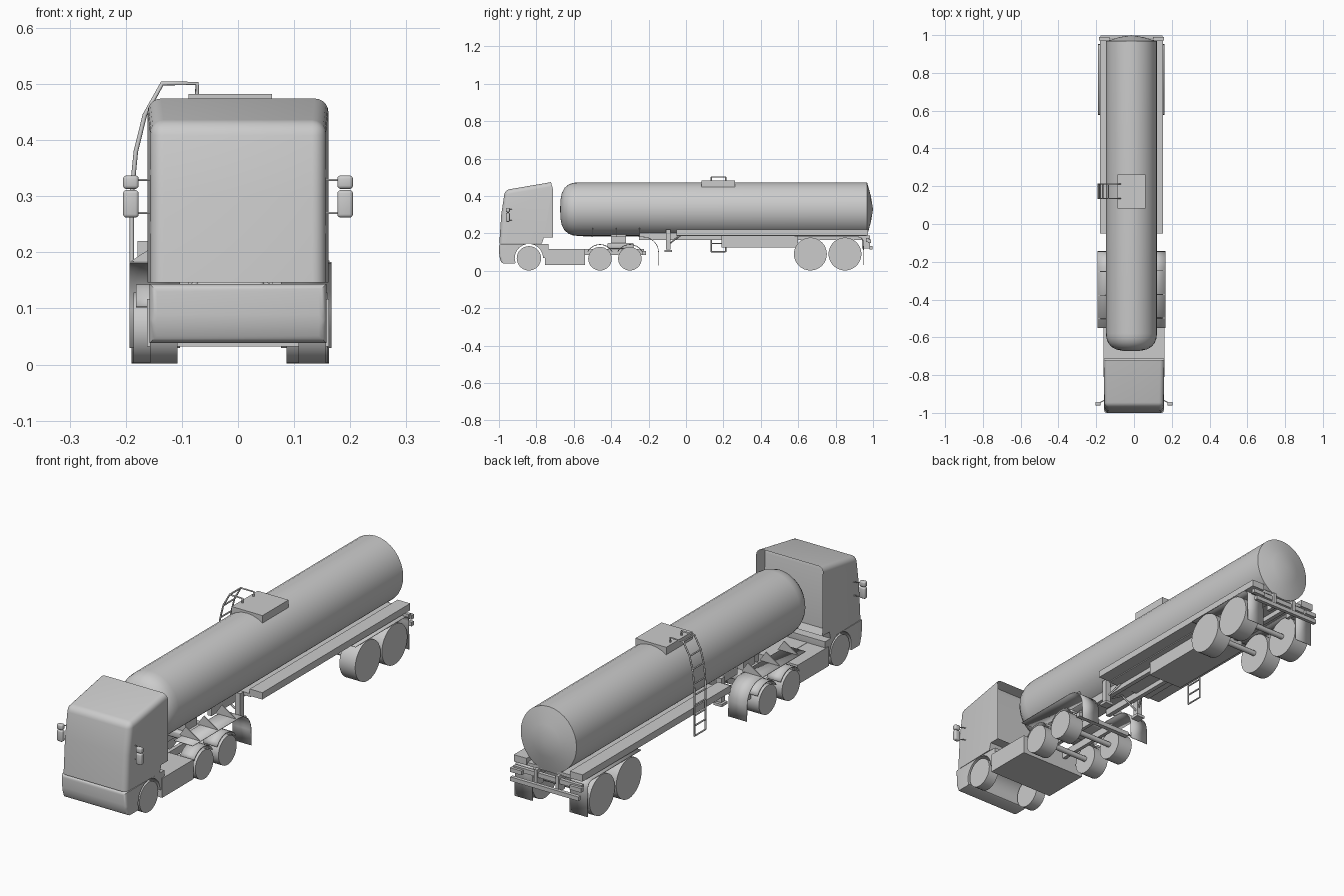
import bpy, bmesh, math
from mathutils import Vector

if "Cube" in bpy.data.objects:
    bpy.data.objects.remove(bpy.data.objects["Cube"])

CX = -0.0135            # centre line of tank, chassis and rear wheels


def finish(name, bm, smooth=None):
    bmesh.ops.recalc_face_normals(bm, faces=bm.faces)
    me = bpy.data.meshes.new(name)
    bm.to_mesh(me)
    bm.free()
    ob = bpy.data.objects.new(name, me)
    bpy.context.collection.objects.link(ob)
    if smooth:
        bpy.ops.object.select_all(action='DESELECT')
        ob.select_set(True)
        bpy.context.view_layer.objects.active = ob
        bpy.ops.object.shade_smooth_by_angle(angle=math.radians(smooth))
    return ob


def box(name, x0, x1, y0, y1, z0, z1, bevel=0):
    bm = bmesh.new()
    bmesh.ops.create_cube(bm, size=1)
    for v in bm.verts:
        v.co = ((x0 + x1) / 2 + v.co.x * (x1 - x0), (y0 + y1) / 2 + v.co.y * (y1 - y0),
                (z0 + z1) / 2 + v.co.z * (z1 - z0))
    if bevel:
        bmesh.ops.bevel(bm, geom=bm.edges[:], offset=bevel, segments=3, profile=0.5, affect='EDGES')
    return finish(name, bm, 35 if bevel else None)


def prism(pts, half, cx=0):
    """Side profile (y, z) extruded across x."""
    bm = bmesh.new()
    f = bm.faces.new([bm.verts.new((cx - half, y, z)) for y, z in pts])
    ext = bmesh.ops.extrude_face_region(bm, geom=[f])['geom']
    for v in ext:
        if isinstance(v, bmesh.types.BMVert):
            v.co.x = cx + half
    bmesh.ops.recalc_face_normals(bm, faces=bm.faces)
    return bm


def sheet(name, pts, x0, x1, thick=0.004):
    bm = bmesh.new()
    rows = [(bm.verts.new((x0, y, z)), bm.verts.new((x1, y, z))) for y, z in pts]
    for a, b in zip(rows, rows[1:]):
        bm.faces.new((a[0], a[1], b[1], b[0]))
    ob = finish(name, bm, 35)
    ob.modifiers.new("thickness", 'SOLIDIFY').thickness = thick
    return ob


def rod(name, pts, r=0.004):
    cu = bpy.data.curves.new(name, 'CURVE')
    cu.dimensions, cu.bevel_depth, cu.bevel_resolution, cu.use_fill_caps = '3D', r, 1, True
    sp = cu.splines.new('POLY')
    sp.points.add(len(pts) - 1)
    for p, c in zip(sp.points, pts):
        p.co = (*c, 1)
    ob = bpy.data.objects.new(name, cu)
    bpy.context.collection.objects.link(ob)
    return ob


def lathe(name, prof, centre, rx, rz, n=32):
    """Rings (y, radius factor) around an axis along y."""
    bm = bmesh.new()
    rings = []
    for y, f in prof:
        rings.append([bm.verts.new((centre[0] + rx * f * math.cos(a), y, centre[1] + rz * f * math.sin(a)))
                      for a in (2 * math.pi * i / n for i in range(n))])
    for a, b in zip(rings, rings[1:]):
        for i in range(n):
            bm.faces.new((a[i], a[(i + 1) % n], b[(i + 1) % n], b[i]))
    bmesh.ops.remove_doubles(bm, verts=bm.verts, dist=1e-5)
    return finish(name, bm, 40)


def wheel(name, x0, x1, y, r):
    bm = bmesh.new()
    bmesh.ops.create_cone(bm, cap_ends=True, segments=32, radius1=r, radius2=r, depth=x1 - x0)
    for v in bm.verts:
        v.co = Vector(((x0 + x1) / 2 + v.co.z, y + v.co.x, r + 0.002 + v.co.y))
    return finish(name, bm, 40)


def arc(cy, cz, r, a0, a1, n=8):
    return [(cy + r * math.cos(math.radians(a0 + (a1 - a0) * i / n)),
             cz + r * math.sin(math.radians(a0 + (a1 - a0) * i / n))) for i in range(n + 1)]


# Tank with rounded front and shallow conical rear
lathe("tank", [(-0.673, 0), (-0.671, 0.35), (-0.664, 0.6), (-0.65, 0.79), (-0.628, 0.92), (-0.605, 0.98),
               (-0.58, 1), (0.968, 1), (0.988, 0.5), (1.0, 0)], (CX, 0.33), 0.135, 0.143)
box("tank_hatch", -0.088, 0.061, 0.082, 0.262, 0.445, 0.482)

# Upper cab: rounded front and roof, recessed back
bm = prism([(-0.998, 0.146), (-0.988, 0.30), (-0.968, 0.432), (-0.722, 0.474), (-0.712, 0.44), (-0.712, 0.178),
            (-0.76, 0.178), (-0.77, 0.146)], 0.161)
for v in bm.verts:
    if v.co.y < -0.95:
        v.co.x *= 0.97
edges = [e for e in bm.edges if all(v.co.z > 0.14 for v in e.verts)
         and any(v.co.y < -0.9 for v in e.verts) and any(v.co.z > 0.25 for v in e.verts)
         and not (abs(e.verts[0].co.x - e.verts[1].co.x) > 0.1 and abs(e.verts[0].co.z - 0.30) < 0.01)]
bmesh.ops.bevel(bm, geom=edges, offset=0.024, segments=5, profile=0.5, affect='EDGES', clamp_overlap=True)
bm.normal_update()
back = [f for f in bm.faces if f.normal.y > 0.9 and f.calc_center_median().y > -0.73]
bmesh.ops.inset_region(bm, faces=back, thickness=0.009)
bmesh.ops.translate(bm, vec=(0, -0.05, 0), verts=list({v for f in back for v in f.verts}))
finish("cab", bm, 35)

# Lower cab with wheel arch
bm = prism([(-1.0, 0.144), (-0.998, 0.075), (-0.985, 0.038), (-0.918, 0.038)]
           + arc(-0.84, 0.068, 0.076, 200, 0, 12) + [(-0.745, 0.068), (-0.735, 0.12), (-0.735, 0.144)], 0.158)
edges = [e for e in bm.edges if all(v.co.y < -0.98 for v in e.verts)]
bmesh.ops.bevel(bm, geom=edges, offset=0.014, segments=4, profile=0.5, affect='EDGES', clamp_overlap=True)
finish("cab_bumper", bm, 35)

# Mirrors
for s in (-1, 1):
    xs = sorted((s * 0.177, s * 0.205))
    box("mirror_upper", *xs, -0.962, -0.942, 0.313, 0.337, 0.006)
    box("mirror_lower", *xs, -0.962, -0.942, 0.262, 0.311, 0.006)
    for z in (0.329, 0.270):
        rod("mirror_arm", [(s * 0.15, -0.93, z), (s * 0.19, -0.95, z)], 0.002)

# Tractor frame
box("side_tank_box", -0.162, 0.162, -0.755, -0.54, 0.032, 0.117)
for s in (-1, 1):
    box("tractor_rail", CX + s * 0.05 - 0.008, CX + s * 0.05 + 0.008, -0.74, -0.225, 0.085, 0.118)
box("coupling_plate", CX - 0.06, CX + 0.06, -0.42, -0.28, 0.118, 0.15, 0.008)
box("coupling_post", CX - 0.04, CX + 0.04, -0.40, -0.32, 0.15, 0.20)
box("tractor_tail_bar", -0.15, 0.123, -0.235, -0.215, 0.085, 0.105)
for y in (-0.46, -0.3):
    rod("tractor_axle", [(CX - 0.12, y, 0.066), (CX + 0.12, y, 0.066)], 0.012)

# Trailer frame
for s in (-1, 1):
    box("trailer_rail", CX + s * 0.05 - 0.01, CX + s * 0.05 + 0.01, -0.25, 0.96, 0.165, 0.205)
    xs = sorted((CX + s * 0.105, CX + s * 0.166))
    box("side_beam", *xs, -0.05, 0.972, 0.190, 0.22)
box("frame_deck", CX - 0.11, CX + 0.11, -0.05, 0.965, 0.186, 0.20)
box("under_box", CX - 0.085, CX + 0.085, 0.19, 0.60, 0.125, 0.186)
for y in (0.665, 0.85):
    rod("trailer_axle", [(CX - 0.13, y, 0.09), (CX + 0.13, y, 0.09)], 0.012)

# Wheels, mudguards, brackets and landing legs on both sides
for s in (-1, 1):
    side = lambda a, b: sorted((CX + s * a, CX + s * b))
    wheel("front_wheel", *sorted((s * 0.108, s * 0.157)), -0.84, 0.065)
    for y in (-0.46, -0.3):
        wheel("tractor_wheel", *side(0.10, 0.173), y, 0.063)
        sheet("wheel_guard", arc(y, 0.066, 0.077, 150, 30), *side(0.10, 0.168))
    for y in (0.665, 0.85):
        wheel("trailer_wheel", *side(0.10, 0.176), y, 0.088)
    sheet("tractor_mudguard", [(-0.55, 0.183)] + arc(-0.23, 0.098, 0.085, 90, 0) + [(-0.143, 0.03)],
          *side(0.09, 0.180), 0.003)
    sheet("trailer_mudguard", [(0.58, 0.183)] + arc(0.92, 0.153, 0.03, 90, 0, 5) + [(0.952, 0.03)],
          *side(0.09, 0.176), 0.003)
    # triangular mudguard brackets
    for y in (-0.5, -0.375, -0.25):
        bm = bmesh.new()
        f = bm.faces.new([bm.verts.new((CX + s * x, y, z)) for x, z in ((0.08, 0.184), (0.178, 0.184), (0.11, 0.228))])
        finish("mudguard_bracket", bm).modifiers.new("thickness", 'SOLIDIFY').thickness = 0.004
    # landing leg
    box("landing_leg", *side(0.075, 0.10), -0.108, -0.082, 0.115, 0.22)
    box("landing_foot", *side(0.068, 0.107), -0.115, -0.075, 0.10, 0.112)
    rod("landing_brace", [(CX + s * 0.088, -0.095, 0.13), (CX, -0.095, 0.18)], 0.004)
    rod("landing_strut", [(CX + s * 0.088, -0.095, 0.14), (CX + s * 0.06, -0.03, 0.19)], 0.004)
    # rear lamps and bumper hangers
    box("rear_lamp", *side(0.115, 0.172), 0.972, 0.99, 0.150, 0.168)
    box("bumper_hanger", *side(0.045, 0.06), 0.94, 0.985, 0.12, 0.19)

# Rear bumper bars
box("rear_bumper", CX - 0.165, CX + 0.165, 0.982, 0.998, 0.115, 0.133)
box("rear_cross_bar", CX - 0.165, CX + 0.165, 0.962, 0.978, 0.155, 0.175)

# Ladder
path = [(-0.073, 0.475), (-0.073, 0.501), (-0.135, 0.501), (-0.166, 0.445), (-0.182, 0.38), (-0.189, 0.31), (-0.189, 0.102)]
for y in (0.135, 0.212):
    rod("ladder_rail", [(x, y, z) for x, z in path], 0.004)
for x, z in [(-0.135, 0.501), (-0.166, 0.445), (-0.179, 0.39), (-0.187, 0.33)] + [(-0.189, 0.28 - 0.0445 * i) for i in range(5)]:
    rod("ladder_rung", [(x, 0.135, z), (x, 0.212, z)], 0.0035)
